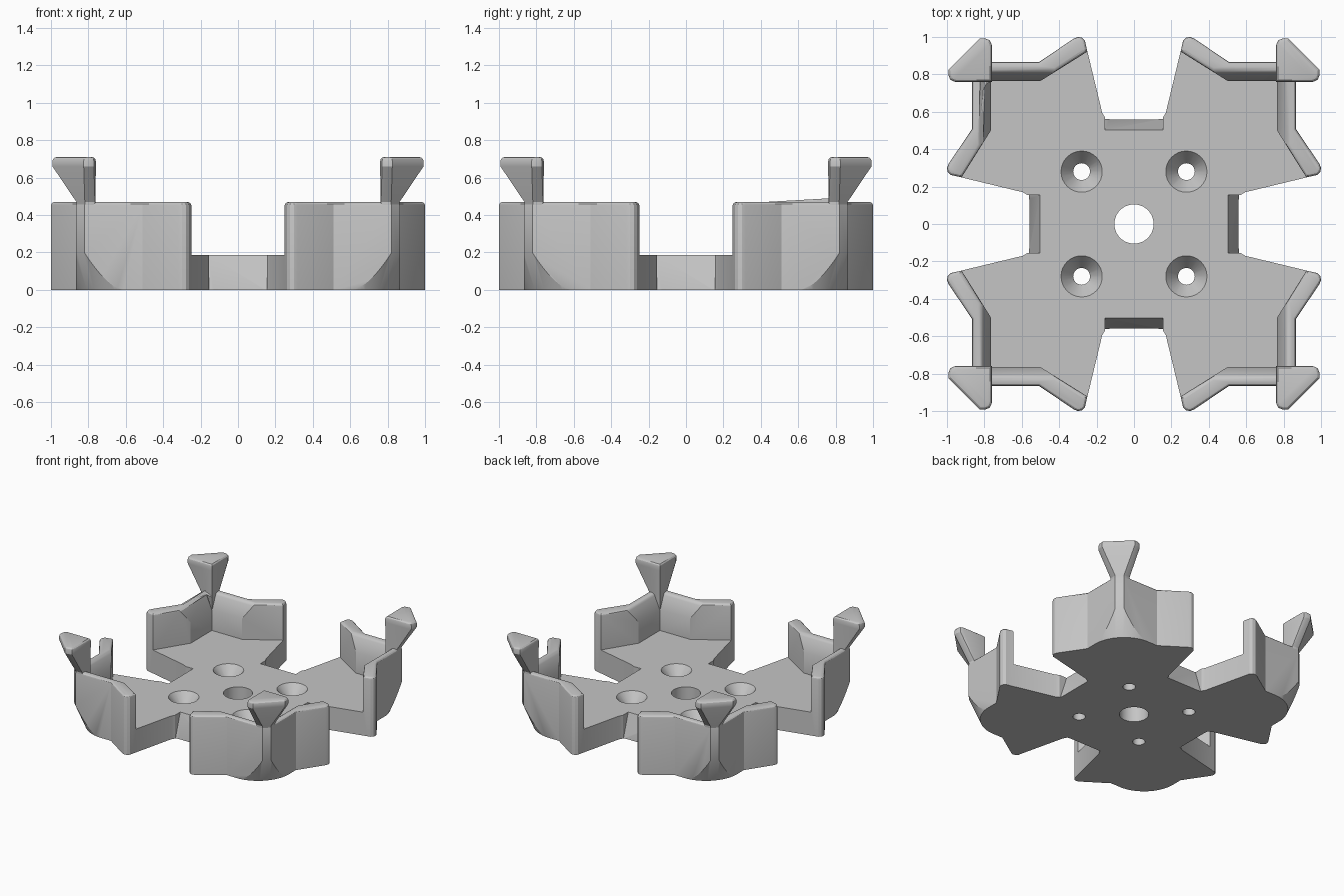
import bpy, bmesh, math
from mathutils import Matrix, Vector

cube = bpy.data.objects.get("Cube")
if cube:
    bpy.data.objects.remove(cube, do_unlink=True)

grey = bpy.data.materials.new("mid grey")
grey.use_nodes = True
colour = (0.56, 0.56, 0.56, 1)
grey.diffuse_color = colour
grey.node_tree.nodes["Principled BSDF"].inputs["Base Color"].default_value = colour

PLATE_TOP, WALL_TOP, POST_TOP = 0.185, 0.47, 0.71
SIGNS = [(1, 1), (-1, 1), (-1, -1), (1, -1)]


def make(name, bm):
    bmesh.ops.recalc_face_normals(bm, faces=bm.faces)
    mesh = bpy.data.meshes.new(name)
    bm.to_mesh(mesh)
    bm.free()
    obj = bpy.data.objects.new(name, mesh)
    bpy.context.collection.objects.link(obj)
    mesh.materials.append(grey)
    return obj


def loft(name, rings):
    """Solid through equal-sized rings of 3D points."""
    bm = bmesh.new()
    loops = [[bm.verts.new(p) for p in ring] for ring in rings]
    n = len(loops[0])
    for low, high in zip(loops, loops[1:]):
        for i in range(n):
            j = (i + 1) % n
            bm.faces.new((low[i], low[j], high[j], high[i]))
    bm.faces.new(loops[0])
    bm.faces.new(loops[-1])
    return make(name, bm)


def prism(name, points, z0, z1):
    return loft(name, [[(x, y, z) for x, y in points] for z in (z0, z1)])


def bar(name, profile, half, turn):
    """Profile in y-z stretched along x, then turned about z."""
    rot = Matrix.Rotation(turn, 3, "Z")
    return loft(name, [[rot @ Vector((x, y, z)) for y, z in profile] for x in (-half, half)])


def cone(name, x, y, r0, r1, z0, z1, sides=48):
    bm = bmesh.new()
    bmesh.ops.create_cone(bm, cap_ends=True, segments=sides, radius1=r0, radius2=r1, depth=z1 - z0,
                          matrix=Matrix.Translation((x, y, (z0 + z1) / 2)))
    return make(name, bm)


def activate(obj):
    bpy.ops.object.select_all(action="DESELECT")
    obj.select_set(True)
    bpy.context.view_layer.objects.active = obj


def cut(obj, tool):
    mod = obj.modifiers.new("cut", "BOOLEAN")
    mod.operation, mod.solver, mod.object = "DIFFERENCE", "EXACT", tool
    activate(obj)
    bpy.ops.object.modifier_apply(modifier=mod.name)
    bpy.data.objects.remove(tool, do_unlink=True)


def round_edges(obj, pick, offset):
    bm = bmesh.new()
    bm.from_mesh(obj.data)
    bmesh.ops.remove_doubles(bm, verts=bm.verts, dist=0.0005)
    bmesh.ops.bevel(bm, geom=[e for e in bm.edges if pick(e)], offset=offset, segments=3,
                    profile=0.5, affect="EDGES", clamp_overlap=False)
    bm.to_mesh(obj.data)
    bm.free()


def rim_at(height):
    return lambda e: (all(v.co.z > height - 0.001 for v in e.verts)
                      and len(e.link_faces) == 2 and e.calc_face_angle(0) > 0.5)


def four_way(half):
    """Mirror half an arm on its diagonal, then repeat it round the centre."""
    arm = [(y, x) for x, y in half] + list(reversed(half))
    out = []
    for k in range(4):
        out += arm
        arm = [(-y, x) for x, y in arm]
    return out


# Four-armed body and its hollow centre
body = prism("cross_body", four_way([
    (0.13, 0.56), (0.155, 0.57), (0.17, 0.595), (0.257, 0.955), (0.262, 0.98), (0.278, 0.996),
    (0.3, 1.0), (0.32, 0.992), (0.51, 0.865), (0.82, 0.865)]), 0, WALL_TOP)
cut(body, prism("pocket", four_way([
    (0.1, 1.015), (0.26, 0.915), (0.5, 0.765), (0.755, 0.765), (0.762, 0.762 + 0.001)]), PLATE_TOP, 0.6))

# Underside corners rounded into a cone
for sx, sy in SIGNS:
    corner = prism("corner_cutter", [(sx * x, sy * y) for x, y in
                                     ((0.6, 0.6), (1.1, 0.6), (1.1, 1.1), (0.6, 1.1))], -0.05, 0.4)
    cut(corner, cone("corner_cone", sx * 0.59, sy * 0.59, 0.234, 0.486, -0.1, 0.5, 96))
    cut(body, corner)

# Sloped notch faces and bevelled insides of the walls
for k in range(4):
    turn = k * math.pi / 2
    cut(body, bar("notch_slope", [(0.572, -0.031), (0.492, 0.216), (0.62, 0.216), (0.62, -0.031)],
                  0.155, turn))
    cut(body, bar("wall_slope", [(0.7, 0.326), (0.755, 0.326), (0.8275, 0.5), (0.7, 0.5)], 0.763, turn))

# Centre hole and countersunk screw holes
cut(body, cone("centre_hole", 0, 0, 0.105, 0.105, -0.1, 0.3))
for sx, sy in SIGNS:
    x, y = 0.28 * sx, 0.28 * sy
    cut(body, cone("screw_hole", x, y, 0.045, 0.045, -0.1, 0.3, 32))
    cut(body, cone("countersink", x, y, 0.04, 0.118, 0.095, 0.195, 32))

# Rounded wall tops
round_edges(body, rim_at(WALL_TOP), 0.02)


# Flared corner posts
def post_ring(inner, outer, flat, c, z):
    half = [(inner, outer - c), (inner + c * 0.3, outer - c * 0.3), (inner + c, outer), (flat, outer)]
    return [(x, y, z) for x, y in [(inner, inner)] + [(y, x) for x, y in half] + half[::-1]]


rings = [post_ring(0.762, 0.864, 0.819, 0.01, 0.36), post_ring(0.762, 0.864, 0.819, 0.01, WALL_TOP),
         post_ring(0.76, 0.992, 0.825, 0.035, 0.66), post_ring(0.76, 0.992, 0.825, 0.035, POST_TOP)]
names = ("back_left_post", "back_right_post", "front_right_post", "front_left_post")
parts = [body]
for k, name in enumerate(names):
    rot = Matrix.Rotation(k * math.pi / 2, 3, "Z")
    post = loft(name, [[rot @ Vector(p) for p in ring] for ring in rings])
    round_edges(post, rim_at(POST_TOP), 0.022)
    parts.append(post)

# Smooth curved faces, keep hard edges
for obj in parts:
    activate(obj)
    bpy.ops.object.shade_smooth_by_angle(angle=math.radians(28))
